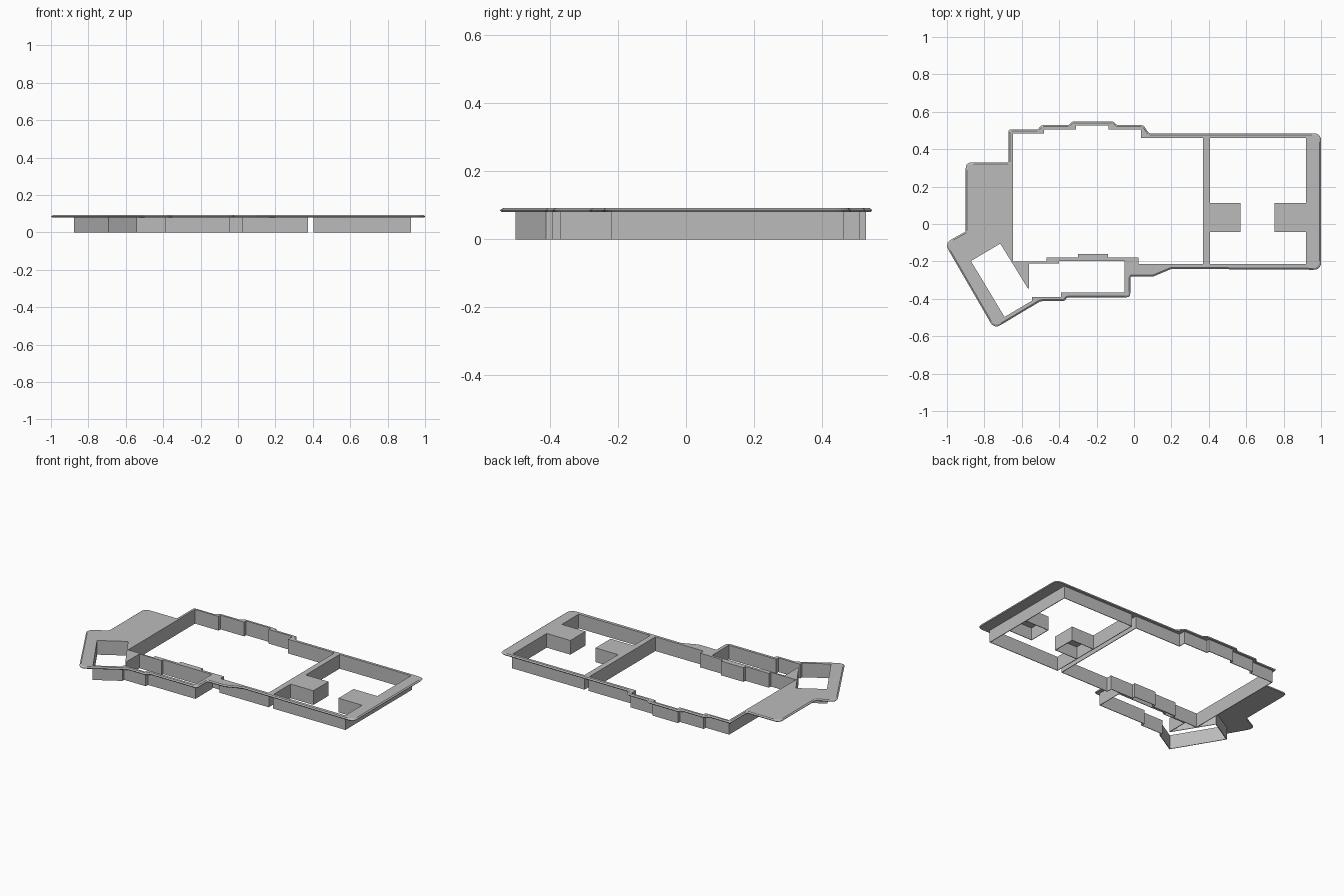
import bpy
import bmesh
from mathutils import Vector

cube = bpy.data.objects.get("Cube")
if cube:
    bpy.data.objects.remove(cube)

TOP, UNDER = 0.092, 0.08
WALL = 0.004

grey = bpy.data.materials.new("mid_grey")
grey.use_nodes = True
grey.diffuse_color = (0.5, 0.5, 0.5, 1)
grey.node_tree.nodes["Principled BSDF"].inputs["Base Color"].default_value = (0.5, 0.5, 0.5, 1)

# Plate outline, clockwise: x, y and an optional corner radius
outline = [
    (-.67, .505), (-.515, .505), (-.495, .528), (-.35, .528), (-.33, .548),
    (-.11, .548), (-.09, .528), (.05, .528), (.08, .485), (1, .485, .04),
    (1, -.245, .04), (.2, -.24), (.1, -.282), (-.02, -.282), (-.02, -.392, .02),
    (-.355, -.392), (-.375, -.413), (-.5, -.413), (-.748, -.561, .04),
    (-1.013, -.103, .04), (-.9, -.04), (-.9, .33, .035), (-.67, .33),
]

# Openings, clockwise
main_opening = [
    (-.648, .485), (-.48, .485), (-.48, .506), (-.31, .506), (-.31, .526),
    (-.135, .526), (-.135, .506), (.037, .506), (.037, .46), (.37, .46),
    (.37, -.215), (.025, -.215), (.025, -.18), (-.14, -.18), (-.14, -.16),
    (-.3, -.16), (-.3, -.18), (-.468, -.18), (-.468, -.2), (-.648, -.2),
]
thumb_opening = [
    (-.872, -.198), (-.715, -.105), (-.567, -.345), (-.561, -.345),
    (-.561, -.21), (-.4, -.21), (-.4, -.197), (-.05, -.197), (-.05, -.367),
    (-.39, -.367), (-.39, -.39), (-.545, -.39), (-.545, -.41), (-.692, -.497),
]
tab_low, tab_high = -.042, .113
right_opening = [
    (.407, .46), (.92, .46), (.92, tab_high), (.75, tab_high), (.75, tab_low),
    (.92, tab_low), (.92, -.215), (.407, -.215), (.407, tab_low),
    (.57, tab_low), (.57, tab_high), (.407, tab_high),
]


def inset(points, amount):
    """Move a clockwise polygon's corners inwards along their mitres."""
    result = []
    for i, p in enumerate(points):
        here = Vector(p[:2])
        into = (here - Vector(points[i - 1][:2])).normalized()
        out = (Vector(points[(i + 1) % len(points)][:2]) - here).normalized()
        n1, n2 = Vector((into.y, -into.x)), Vector((out.y, -out.x))
        moved = here + (n1 + n2) * amount / (1 + n1.dot(n2))
        result.append((moved.x, moved.y, *p[2:]))
    return result


def rounded(points, steps=5):
    """Replace each corner with a short curve."""
    result = []
    for i, p in enumerate(points):
        here = Vector(p[:2])
        before = Vector(points[i - 1][:2]) - here
        after = Vector(points[(i + 1) % len(points)][:2]) - here
        r = p[2] if len(p) > 2 else .008
        a, b = here + before.normalized() * r, here + after.normalized() * r
        for k in range(steps + 1):
            t = k / steps
            result.append(a * (1 - t) ** 2 + here * 2 * t * (1 - t) + b * t * t)
    return result


def ring(bm, points, z):
    return [bm.verts.new((p[0], p[1], z)) for p in points]


def band(bm, upper, lower):
    for i in range(len(upper)):
        j = (i + 1) % len(upper)
        bm.faces.new((upper[i], upper[j], lower[j], lower[i]))


def cap(bm, rings, up):
    """Fill between an outer ring and the rings of its holes."""
    edges = []
    for loop in rings:
        for i, v in enumerate(loop):
            nxt = loop[(i + 1) % len(loop)]
            edges.append(bm.edges.get((v, nxt)) or bm.edges.new((v, nxt)))
    made = bmesh.ops.triangle_fill(bm, use_beauty=True, edges=edges, normal=(0, 0, up))
    for f in made["geom"]:
        if isinstance(f, bmesh.types.BMFace):
            f.normal_update()
            if f.normal.z * up < 0:
                f.normal_flip()


def finish(bm, name):
    mesh = bpy.data.meshes.new(name)
    bm.normal_update()
    bm.to_mesh(mesh)
    bm.free()
    mesh.materials.append(grey)
    obj = bpy.data.objects.new(name, mesh)
    bpy.context.collection.objects.link(obj)
    return obj


openings = {
    "main_opening_wall": main_opening,
    "thumb_opening_wall": thumb_opening,
    "right_opening_wall": right_opening,
}

# Thin top plate with a softened rim and three openings
bm = bmesh.new()
rim = [ring(bm, rounded(inset(outline, amount)), z)
       for amount, z in ((.008, TOP), (0, .086), (.004, UNDER))]
band(bm, rim[0], rim[1])
band(bm, rim[1], rim[2])
tops, bottoms = [rim[0]], [rim[2]]
for points in openings.values():
    tops.append(ring(bm, points, TOP))
    bottoms.append(ring(bm, points, UNDER))
    band(bm, bottoms[-1], tops[-1])
cap(bm, tops, 1)
cap(bm, bottoms, -1)
finish(bm, "top_plate")

# Thin walls hanging from the edge of each opening
for name, points in openings.items():
    bm = bmesh.new()
    band(bm, ring(bm, points, 0), ring(bm, points, UNDER))
    wall = finish(bm, name)
    solid = wall.modifiers.new("thickness", "SOLIDIFY")
    solid.thickness = WALL
    solid.offset = -1
    solid.use_even_offset = True

# Panels closing the hollow tabs at their roots
for name, x in (("left_tab_panel", .92), ("right_tab_panel", .407 - WALL)):
    bm = bmesh.new()
    bmesh.ops.create_cube(bm, size=1)
    bmesh.ops.scale(bm, verts=bm.verts, vec=(WALL, tab_high - tab_low, UNDER))
    bmesh.ops.translate(bm, verts=bm.verts,
                        vec=(x + WALL / 2, (tab_low + tab_high) / 2, UNDER / 2))
    finish(bm, name)
